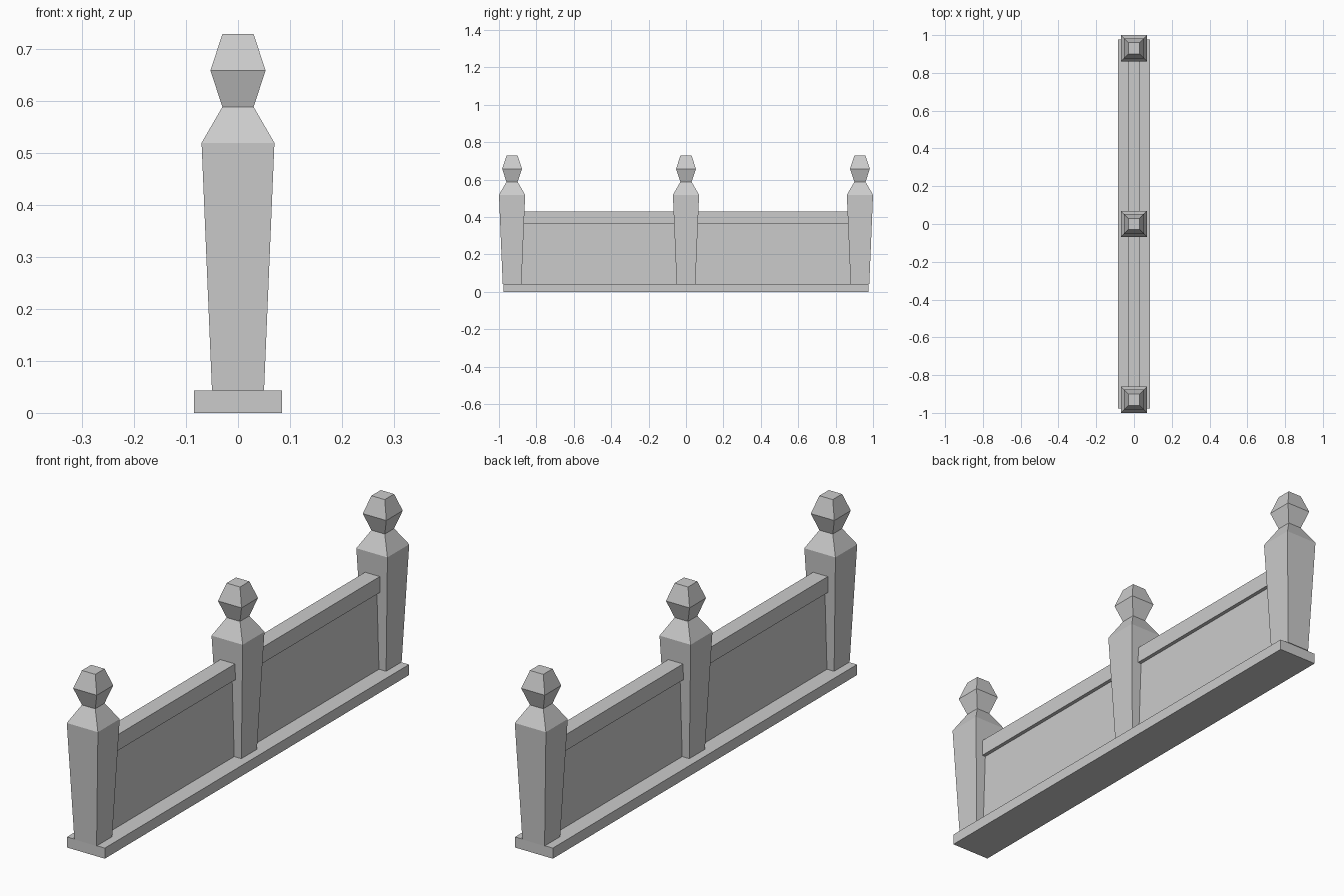
import bpy, bmesh

if "Cube" in bpy.data.objects:
    bpy.data.objects.remove(bpy.data.objects["Cube"])


def lathe_square(name, y, profile):
    """Stack square rings (half width, z) into a closed solid centred at y."""
    bm = bmesh.new()
    rings = [[bm.verts.new((sx * r, sy * r, z))
              for sx, sy in ((-1, -1), (1, -1), (1, 1), (-1, 1))]
             for r, z in profile]
    for a, b in zip(rings, rings[1:]):
        for i in range(4):
            j = (i + 1) % 4
            bm.faces.new((a[i], a[j], b[j], b[i]))
    bm.faces.new(rings[0][::-1])
    bm.faces.new(rings[-1])
    mesh = bpy.data.meshes.new(name)
    bm.to_mesh(mesh)
    bm.free()
    obj = bpy.data.objects.new(name, mesh)
    obj.location.y = y
    bpy.context.collection.objects.link(obj)
    return obj


def box(name, half_x, y0, y1, z0, z1):
    bpy.ops.mesh.primitive_cube_add(size=1, location=(0, (y0 + y1) / 2, (z0 + z1) / 2))
    obj = bpy.context.object
    obj.name = name
    obj.scale = (2 * half_x, y1 - y0, z1 - z0)
    bpy.ops.object.transform_apply(location=False, rotation=False, scale=True)
    return obj


POST_Y = 0.93

# Long plinth
box("base", 0.085, -0.977, 0.977, 0, 0.043)

# Tapered posts with faceted finials
for label, y in (("front", -POST_Y), ("middle", 0), ("back", POST_Y)):
    lathe_square(label + "_post", y, [(0.05, 0.043), (0.07, 0.519), (0.03, 0.588)])
    lathe_square(label + "_finial", y, [(0.03, 0.588), (0.053, 0.658), (0.03, 0.728)])

# Panels and top rails between the posts
for label, y0, y1 in (("front", -POST_Y, 0), ("back", 0, POST_Y)):
    box(label + "_panel", 0.018, y0 + 0.04, y1 - 0.04, 0.043, 0.365)
    box(label + "_rail", 0.033, y0 + 0.04, y1 - 0.04, 0.365, 0.43)
